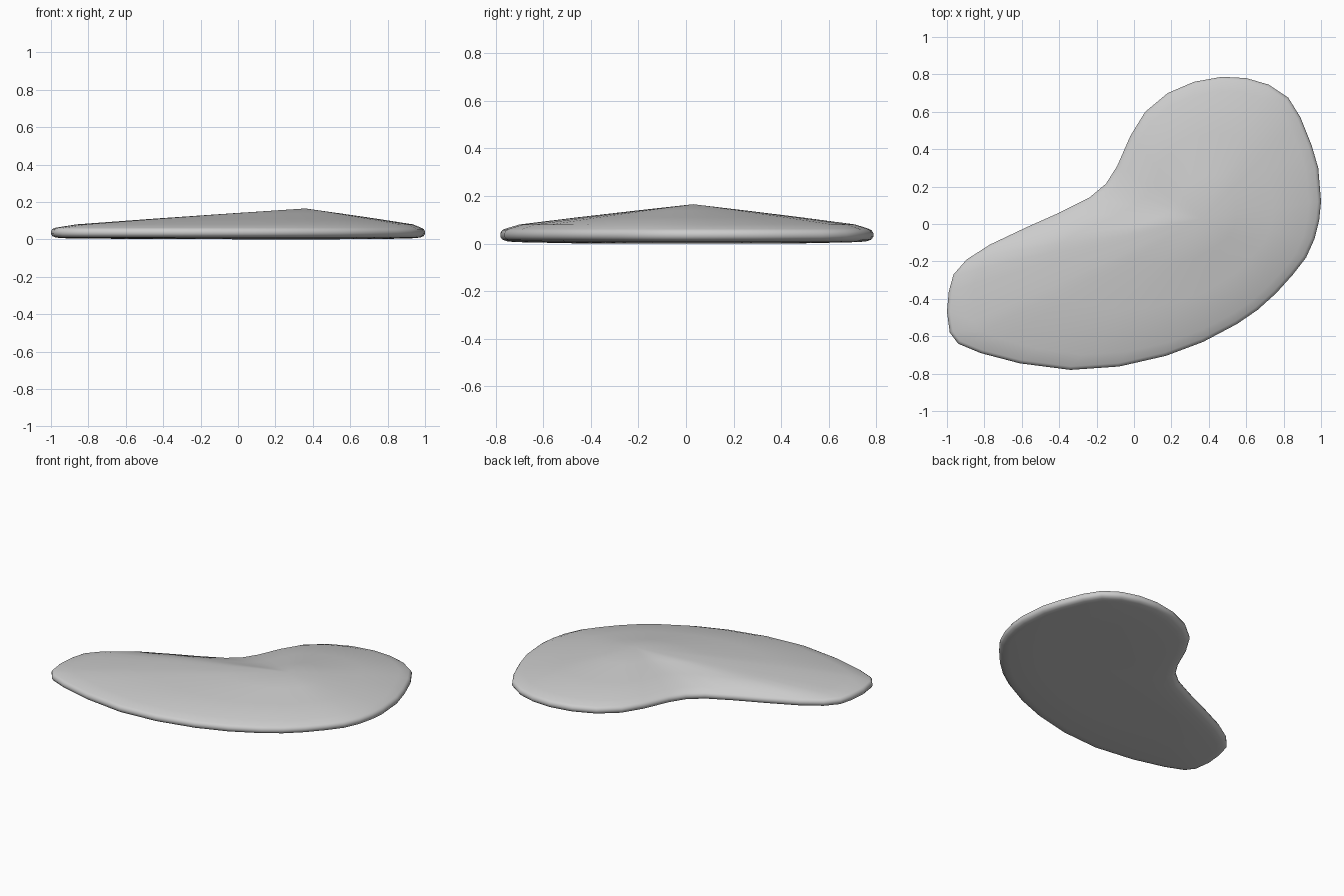
import bpy, bmesh, math
from mathutils import Vector

if "Cube" in bpy.data.objects:
    bpy.data.objects.remove(bpy.data.objects["Cube"])

# Kidney-shaped outline, counter-clockwise from the right
outline = [(1.0, .12), (.985, .30), (.95, .42), (.89, .57), (.825, .675), (.72, .745), (.60, .78),
           (.47, .787), (.32, .76), (.18, .70), (.06, .60), (-.02, .47), (-.09, .31), (-.15, .215),
           (-.24, .14), (-.40, .06), (-.58, -.02), (-.77, -.11), (-.895, -.19), (-.965, -.27),
           (-.99, -.36), (-1.0, -.47), (-.985, -.58), (-.94, -.64), (-.82, -.69), (-.61, -.745),
           (-.34, -.78), (-.08, -.762), (.17, -.705), (.37, -.63), (.55, -.535), (.66, -.46),
           (.76, -.37), (.85, -.27), (.92, -.18), (.965, -.08), (.99, .02)]
pts = [Vector(p) for p in outline]
n = len(pts)
peak = Vector((.36, .03))


def inset(i, d):
    """Outline point moved inward by d along its normal."""
    t = (pts[(i + 1) % n] - pts[i - 1]).normalized()
    return pts[i] + Vector((-t.y, t.x)) * d


def toward_peak(i, f):
    return peak + (pts[i] - peak) * f


bm = bmesh.new()


def ring(fn, amount, z):
    return [bm.verts.new((*fn(i, amount), z)) for i in range(n)]


# Slightly domed underside, rounded rim, shallow cone-like top
rings = [ring(toward_peak, .62, .001), ring(inset, .06, .006), ring(inset, .025, .010),
         ring(inset, .008, .017), ring(inset, 0, .029), ring(inset, 0, .043),
         ring(inset, .007, .055), ring(inset, .018, .061),
         ring(toward_peak, .90, .080), ring(toward_peak, .6, .110), ring(toward_peak, .3, .138)]
for a, b in zip(rings, rings[1:]):
    for i in range(n):
        j = (i + 1) % n
        bm.faces.new((a[i], a[j], b[j], b[i]))
bottom = bm.verts.new((*peak, 0))
top = bm.verts.new((*peak, .165))
for i in range(n):
    j = (i + 1) % n
    bm.faces.new((rings[0][j], rings[0][i], bottom))
    bm.faces.new((rings[-1][i], rings[-1][j], top))
bmesh.ops.recalc_face_normals(bm, faces=bm.faces)

mesh = bpy.data.meshes.new("kidney_pebble")
bm.to_mesh(mesh)
bm.free()
obj = bpy.data.objects.new("kidney_pebble", mesh)
bpy.context.collection.objects.link(obj)
bpy.context.view_layer.objects.active = obj
obj.select_set(True)
bpy.ops.object.shade_smooth_by_angle(angle=math.radians(50))
